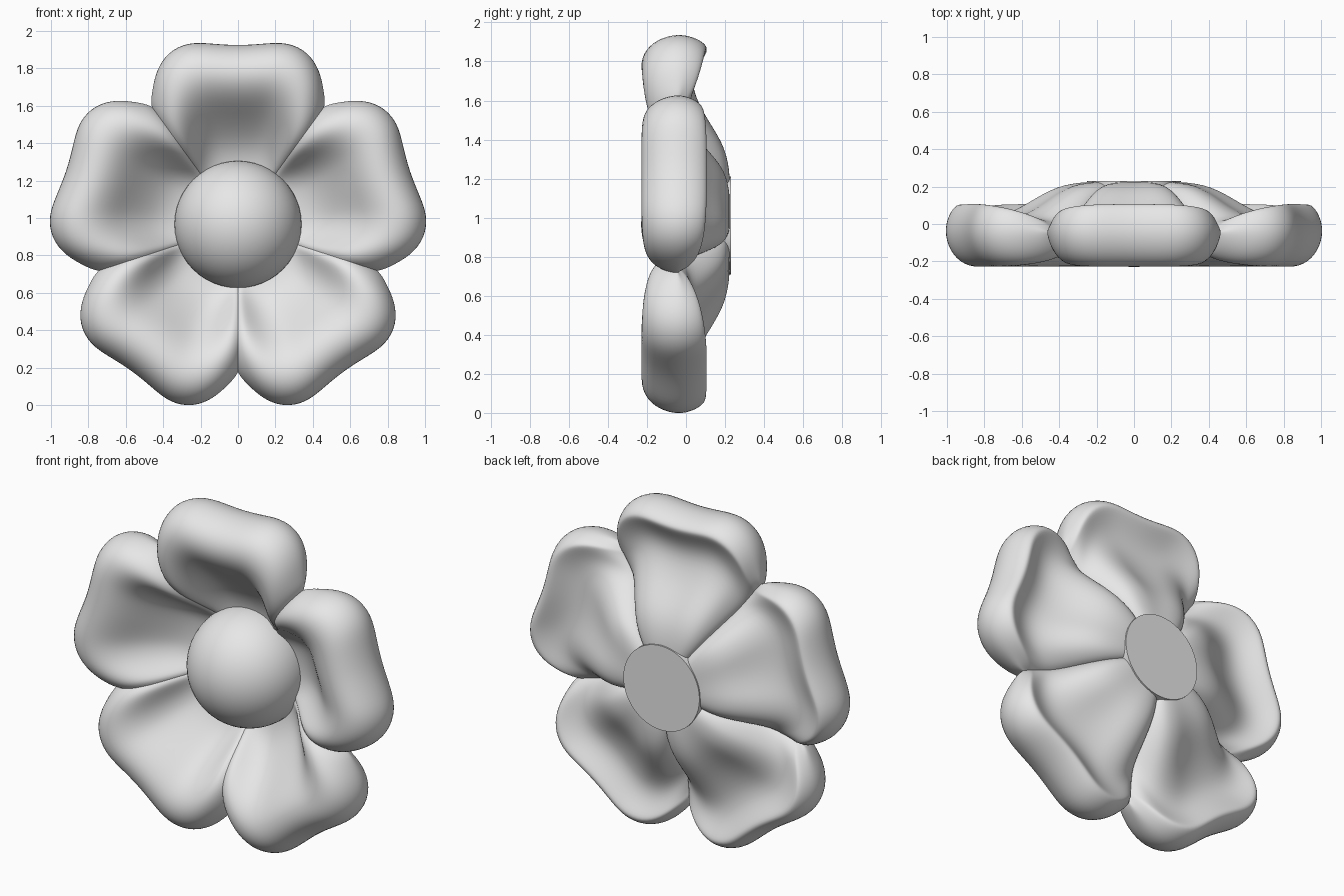
import bpy, bmesh, math
from mathutils import Matrix

cube = bpy.data.objects.get("Cube")
if cube:
    bpy.data.objects.remove(cube)

CENTRE_Z = 0.96
FACE_FRONT = Matrix.Rotation(math.radians(90), 3, 'X')

grey = bpy.data.materials.new("plain_grey")
grey.use_nodes = True
grey.diffuse_color = (0.8, 0.8, 0.8, 1)
grey.node_tree.nodes["Principled BSDF"].inputs["Base Color"].default_value = (0.8, 0.8, 0.8, 1)

# Petal section (radius, depth): up the front, over the rolled rim, back underneath
SECTION = [(.08, .12), (.32, .12), (.45, .07), (.58, -.05), (.68, -.17), (.78, -.235),
           (.88, -.225), (.95, -.15), (.98, -.04), (.955, .06), (.915, .112), (.885, .105),
           (.80, .045), (.70, .025), (.56, .085), (.43, .18), (.30, .226), (.08, .23)]
# Middle of the petal's thickness by radius
MIDDLE = [(0, .17), (.32, .17), (.45, .12), (.58, .04), (.70, -.05), (.80, -.08), (1, -.03)]
# Outline radius by angle from the petal's axis
OUTLINE = [(0, .955), (8, .975), (15, 1.01), (22, .995), (28, .93), (33, .84), (36, .79), (38.5, .70)]


def lookup(table, x):
    for (x0, y0), (x1, y1) in zip(table, table[1:]):
        if x <= x1:
            return y0 + (y1 - y0) * (x - x0) / (x1 - x0)
    return table[-1][1]


def finish(name, bm):
    bmesh.ops.recalc_face_normals(bm, faces=bm.faces[:])
    mesh = bpy.data.meshes.new(name)
    bm.to_mesh(mesh)
    bm.free()
    mesh.materials.append(grey)
    obj = bpy.data.objects.new(name, mesh)
    bpy.context.collection.objects.link(obj)
    bpy.ops.object.select_all(action='DESELECT')
    obj.select_set(True)
    bpy.context.view_layer.objects.active = obj
    return obj


def petal_point(k, offset, axis):
    radius, depth = SECTION[k]
    u = abs(offset) / OUTLINE[-1][0]
    middle = lookup(MIDDLE, radius)
    thin = max(0.25, math.sqrt(1 - u ** 4))
    depth = middle + (depth - middle) * thin
    # Raised side rims in front, fuller shoulders behind, lip fading at the corners
    swell = u * u * (1 - u ** 6) * math.exp(-((radius - .55) / .15) ** 2)
    if k < 6:
        depth -= 0.2 * swell
    elif k > 11:
        depth += 0.08 * swell
    elif k > 8:
        depth -= 0.06 * u ** 4
    r = radius * lookup(OUTLINE, abs(offset)) / 0.965
    a = math.radians(axis + offset)
    return (r * math.cos(a), depth, CENTRE_Z + r * math.sin(a))


def petal(name, axis):
    bm = bmesh.new()
    n = len(SECTION)
    angles = [-a for a, _ in OUTLINE[:0:-1]] + [a for a, _ in OUTLINE]
    rings = [[bm.verts.new(petal_point(k, t, axis)) for k in range(n)] for t in angles]
    for a, b in zip(rings, rings[1:]):
        for k in range(n):
            j = (k + 1) % n
            bm.faces.new((a[k], a[j], b[j], b[k]))
    # Close both side edges with strips
    for ring in (rings[0], rings[-1]):
        for k in range(n // 2 - 1):
            bm.faces.new((ring[k], ring[k + 1], ring[n - 2 - k], ring[n - 1 - k]))
    obj = finish(name, bm)
    sub = obj.modifiers.new("smooth", 'SUBSURF')
    sub.levels = sub.render_levels = 2
    bpy.ops.object.shade_smooth()


for i, name in enumerate(("top_petal", "upper_right_petal", "lower_right_petal",
                          "lower_left_petal", "upper_left_petal")):
    petal(name, 90 + 72 * i)

# Domed flower centre, open at the hidden back
bm = bmesh.new()
bmesh.ops.create_uvsphere(bm, u_segments=48, v_segments=32, radius=0.34)
bmesh.ops.rotate(bm, verts=bm.verts[:], matrix=FACE_FRONT)
bmesh.ops.translate(bm, verts=bm.verts[:], vec=(0, 0.11, CENTRE_Z + 0.005))
bmesh.ops.delete(bm, geom=[v for v in bm.verts if v.co.y > 0.17], context='VERTS')
finish("flower_centre", bm)
bpy.ops.object.shade_smooth()

# Flat disc joining the petals behind
bm = bmesh.new()
bmesh.ops.create_cone(bm, cap_ends=True, segments=48, radius1=0.25, radius2=0.25, depth=0.06)
bmesh.ops.rotate(bm, verts=bm.verts[:], matrix=FACE_FRONT)
bmesh.ops.translate(bm, verts=bm.verts[:], vec=(0, 0.201, CENTRE_Z))
finish("back_disc", bm)
bpy.ops.object.shade_smooth_by_angle()
